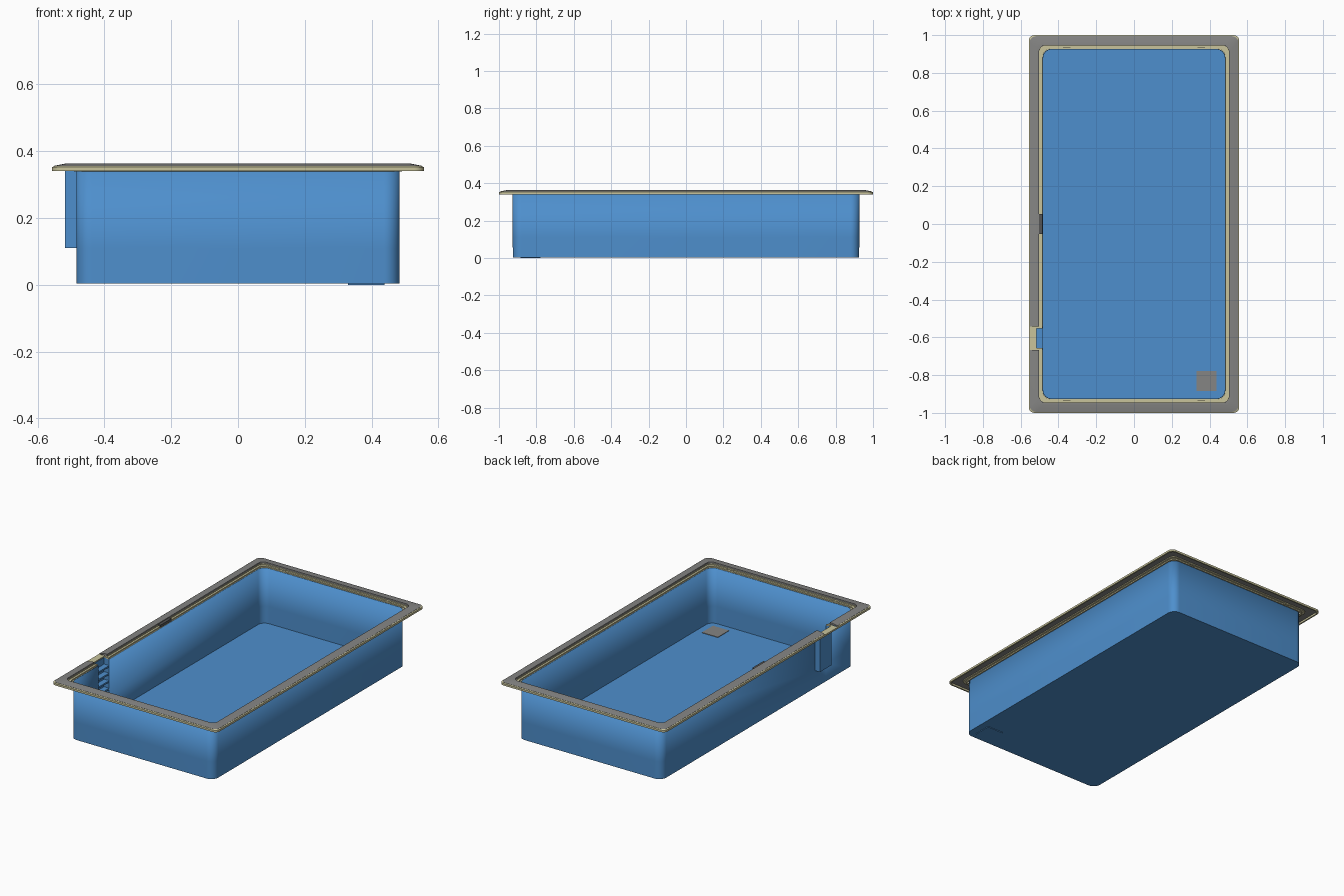
import bpy, bmesh, math

if "Cube" in bpy.data.objects:
    bpy.data.objects.remove(bpy.data.objects["Cube"])

DY = 0.443                     # extra half-length of the pool in y
NOTCH = (-0.668, -0.542)       # gap in the coping above the steps
REC = (-0.657, -0.553)         # step recess in the left wall


def mat(name, r, g, b):
    m = bpy.data.materials.new(name)
    m.diffuse_color = (r, g, b, 1)
    m.use_nodes = True
    m.node_tree.nodes["Principled BSDF"].inputs["Base Color"].default_value = m.diffuse_color
    return m


BLUE = mat("pool blue", 0.076, 0.275, 0.61)
BEIGE = mat("beige trim", 0.58, 0.55, 0.33)
GREY = mat("stone grey", 0.235, 0.235, 0.23)
DARK = mat("dark grey", 0.09, 0.09, 0.09)


def finish(bm, name, mats, normals=True):
    if normals:
        bmesh.ops.recalc_face_normals(bm, faces=bm.faces)
    me = bpy.data.meshes.new(name)
    bm.to_mesh(me)
    bm.free()
    for m in mats:
        me.materials.append(m)
    ob = bpy.data.objects.new(name, me)
    bpy.context.collection.objects.link(ob)
    return ob


def smooth(ob):
    bpy.ops.object.select_all(action='DESELECT')
    ob.select_set(True)
    bpy.context.view_layer.objects.active = ob
    bpy.ops.object.shade_smooth_by_angle(angle=math.radians(30))


def box(name, x, y, z, m):
    bm = bmesh.new()
    bmesh.ops.create_cube(bm, size=1)
    for v in bm.verts:
        v.co = [a + (b - a) * (c + 0.5) for (a, b), c in zip((x, y, z), v.co)]
    return finish(bm, name, [m])


def path(w, r, y0, y1, n=8):
    """Rounded rectangle from (-w, y0) clockwise round to (-w, y1)."""
    h = w + DY
    pts = [(-w, y0)]
    for sx, sy, a0 in ((-1, 1, 180), (1, 1, 90), (1, -1, 0), (-1, -1, -90)):
        for i in range(n + 1):
            a = math.radians(a0 - 90 * i / n)
            pts.append((sx * (w - r) + r * math.cos(a),
                        sy * (h - r) + r * math.sin(a)))
    pts.append((-w, y1))
    return pts


def sweep(name, profile, m, r, closed=True):
    """Profile of (half width, z) swept round the pool, open at the notch."""
    bm = bmesh.new()
    rings = [[bm.verts.new((x, y, z)) for x, y in path(w, r, NOTCH[1], NOTCH[0])]
             for w, z in profile]
    pairs = list(zip(rings, rings[1:] + rings[:1]))
    if not closed:
        pairs.pop()
    for a, b in pairs:
        for i in range(len(a) - 1):
            bm.faces.new((a[i], a[i + 1], b[i + 1], b[i]))
    if closed:
        for k in (0, -1):
            bm.faces.new([ring[k] for ring in rings])
    ob = finish(bm, name, [m])
    smooth(ob)
    return ob


# basin: walls with an opening for the steps, plus floor
bm = bmesh.new()
p = path(0.482, 0.045, REC[1], REC[0])
rings = [[bm.verts.new((x, y, z)) for x, y in p] for z in (0.005, 0.11, 0.342)]
n = len(p)
for k in (0, 1):
    for i in range(n if k == 0 else n - 1):
        j = (i + 1) % n
        bm.faces.new((rings[k][i], rings[k][j], rings[k + 1][j], rings[k + 1][i]))
bm.faces.new(rings[0])
basin = finish(bm, "basin", [BLUE])
s = basin.modifiers.new("thickness", 'SOLIDIFY')
s.thickness = 0.003
s.offset = 0
smooth(basin)

# step recess: back, sides and treads
box("recess_back", (-0.518, -0.515), REC, (0.11, 0.344), BLUE)
for name, y in (("recess_side_front", (REC[0] - 0.003, REC[0])),
                ("recess_side_back", (REC[1], REC[1] + 0.003))):
    box(name, (-0.518, -0.481), y, (0.11, 0.344), BLUE)
for i in range(5):
    z = 0.11 + i * 0.046
    box(f"step_{i + 1}", (-0.518, -0.481), REC, (z, z + 0.01), BLUE)

# rim: stepped inner trim, stone coping and outer lip
sweep("inner_trim", [(0.481, 0.339), (0.491, 0.339), (0.491, 0.346),
                     (0.503, 0.346), (0.503, 0.354), (0.500, 0.354),
                     (0.500, 0.349), (0.488, 0.349), (0.488, 0.342),
                     (0.481, 0.342)], BEIGE, 0.035)
sweep("coping", [(0.502, 0.351), (0.502, 0.363), (0.516, 0.363),
                 (0.551, 0.356), (0.551, 0.351)], GREY, 0.03)
sweep("outer_lip", [(0.548, 0.340), (0.557, 0.340), (0.557, 0.352),
                    (0.551, 0.355), (0.548, 0.352)], BEIGE, 0.03)

# beige ledge bridging the notch above the steps
box("notch_ledge", (-0.557, -0.517), NOTCH, (0.340, 0.350), BEIGE)
box("notch_side_front", (-0.518, -0.484), (NOTCH[0], REC[0]), (0.340, 0.350), BEIGE)
box("notch_side_back", (-0.518, -0.484), (REC[1], NOTCH[1]), (0.340, 0.350), BEIGE)

# skimmer in the left edge
box("skimmer", (-0.503, -0.485), (-0.052, 0.052), (0.340, 0.358), DARK)

# small trim clips on the short edges
for sx in (-1, 1):
    for sy in (-1, 1):
        box("trim_clip", (sx * 0.355 - 0.02, sx * 0.355 + 0.02),
            (sy * 0.938 - 0.006, sy * 0.938 + 0.006), (0.342, 0.353), BEIGE)

# floor drain: shallow blue sump with a grey cover
box("drain_sump", (0.33, 0.438), (-0.885, -0.778), (0.0, 0.006), BLUE)
box("drain_cover", (0.33, 0.438), (-0.885, -0.778), (0.006, 0.009), GREY)
